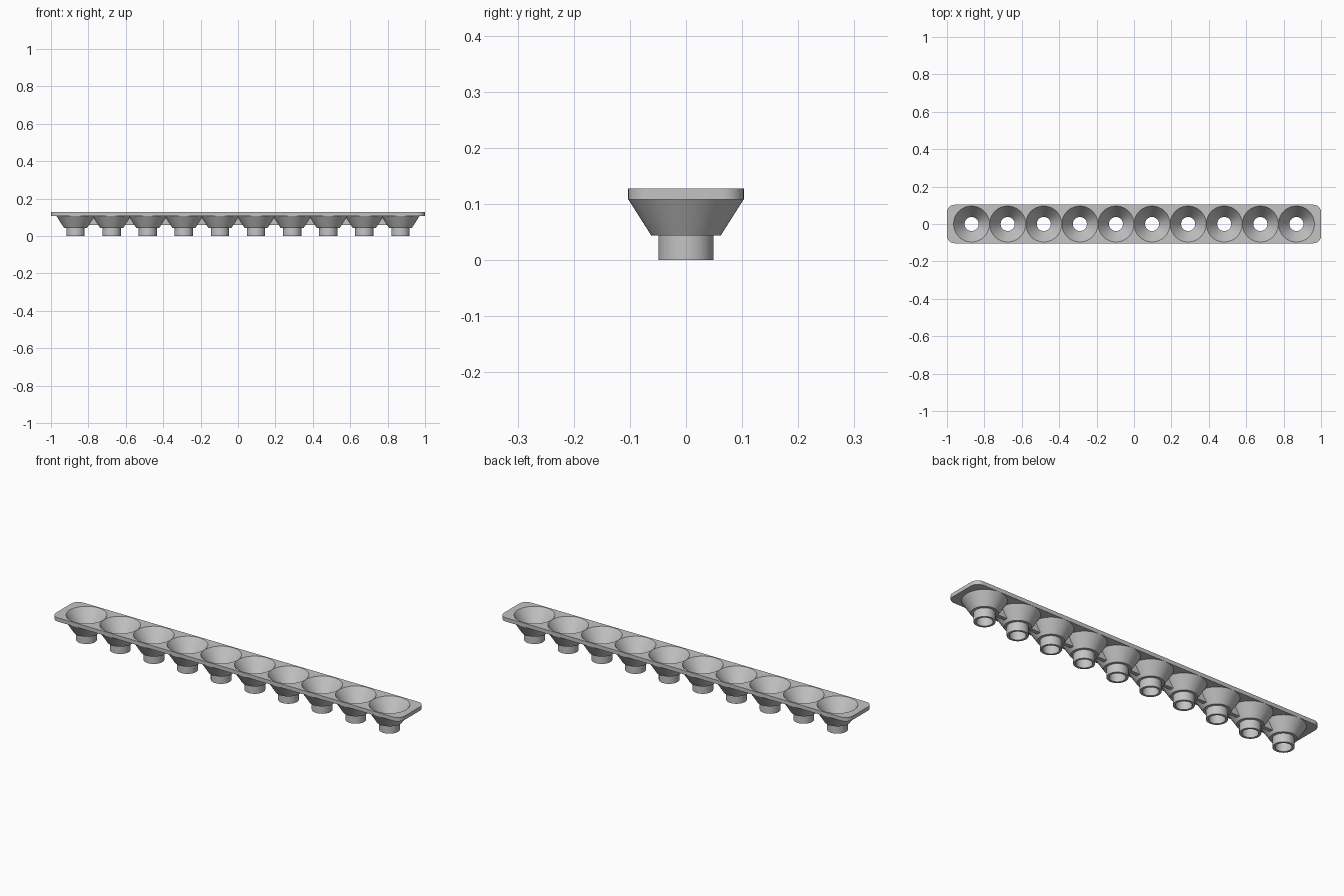
import bpy, bmesh, math
from mathutils import Matrix, Vector

if "Cube" in bpy.data.objects:
    bpy.data.objects.remove(bpy.data.objects["Cube"])

COUNT, PITCH, SIDES = 10, 0.193, 64
HALF_W, PLATE_LOW, TOP = 0.103, 0.108, 0.128
CENTRES = [(i - (COUNT - 1) / 2) * PITCH for i in range(COUNT)]

gray = bpy.data.materials.new("plain_gray")
gray.use_nodes = True
color = (0.55, 0.55, 0.55, 1)
gray.diffuse_color = color
gray.node_tree.nodes["Principled BSDF"].inputs["Base Color"].default_value = color


def make_object(name, bm):
    bmesh.ops.recalc_face_normals(bm, faces=bm.faces)
    mesh = bpy.data.meshes.new(name)
    bm.to_mesh(mesh)
    bm.free()
    mesh.materials.append(gray)
    obj = bpy.data.objects.new(name, mesh)
    bpy.context.collection.objects.link(obj)
    return obj


def turned_solid(name, profile, x):
    """Closed solid of revolution from (radius, height) points."""
    bm = bmesh.new()
    rings = [[bm.verts.new((x + r * math.cos(a), r * math.sin(a), z))
              for a in (math.tau * k / SIDES for k in range(SIDES))]
             for r, z in profile]
    for low, high in zip(rings, rings[1:]):
        for k in range(SIDES):
            n = (k + 1) % SIDES
            bm.faces.new((low[k], low[n], high[n], high[k]))
    bm.faces.new(rings[0])
    bm.faces.new(rings[-1])
    return make_object(name, bm)


def box(name, size, centre):
    bm = bmesh.new()
    bmesh.ops.create_cube(bm, size=1, matrix=Matrix.Translation(centre)
                          @ Matrix.Diagonal(Vector((*size, 1))))
    return bm if name is None else make_object(name, bm)


def combine(target, others, operation):
    """Apply one boolean per helper, then discard the helper."""
    bpy.context.view_layer.objects.active = target
    for other in others:
        mod = target.modifiers.new("combine", "BOOLEAN")
        mod.operation, mod.solver, mod.object = operation, "EXACT", other
        bpy.ops.object.modifier_apply(modifier=mod.name)
        bpy.data.objects.remove(other)


# Long plate with rounded corners
bm = box(None, (2, 2 * HALF_W, TOP - PLATE_LOW), (0, 0, (TOP + PLATE_LOW) / 2))
corners = [e for e in bm.edges if abs(e.verts[0].co.z - e.verts[1].co.z) > 0.001]
bmesh.ops.bevel(bm, geom=corners, offset=0.04, segments=10, profile=0.5,
                affect="EDGES")
tray = make_object("funnel_tray", bm)

# Funnel outsides: spout, shoulder and cone, sunk into the plate
outer = [(0.049, 0), (0.049, 0.044), (0.062, 0.044), (0.1025, PLATE_LOW),
         (0.1025, PLATE_LOW + 0.005)]
combine(tray, [turned_solid("funnel", outer, x) for x in CENTRES], "UNION")

# Centre rib joining neighbouring funnels
rib_low, rib_high = 0.058, 0.115
rib = box("rib", (CENTRES[-1] - CENTRES[0], 0.02, rib_high - rib_low),
          (0, 0, (rib_low + rib_high) / 2))
combine(tray, [rib], "UNION")

# Funnel bores: straight spout hole opening into a cone
inner = [(0.0375, -0.02), (0.0375, 0.044), (0.096, TOP), (0.096, TOP + 0.02)]
combine(tray, [turned_solid("bore", inner, x) for x in CENTRES], "DIFFERENCE")

# Smooth curves with crisp rims
bpy.ops.object.select_all(action="DESELECT")
tray.select_set(True)
bpy.context.view_layer.objects.active = tray
bpy.ops.object.shade_smooth_by_angle(angle=math.radians(25))
